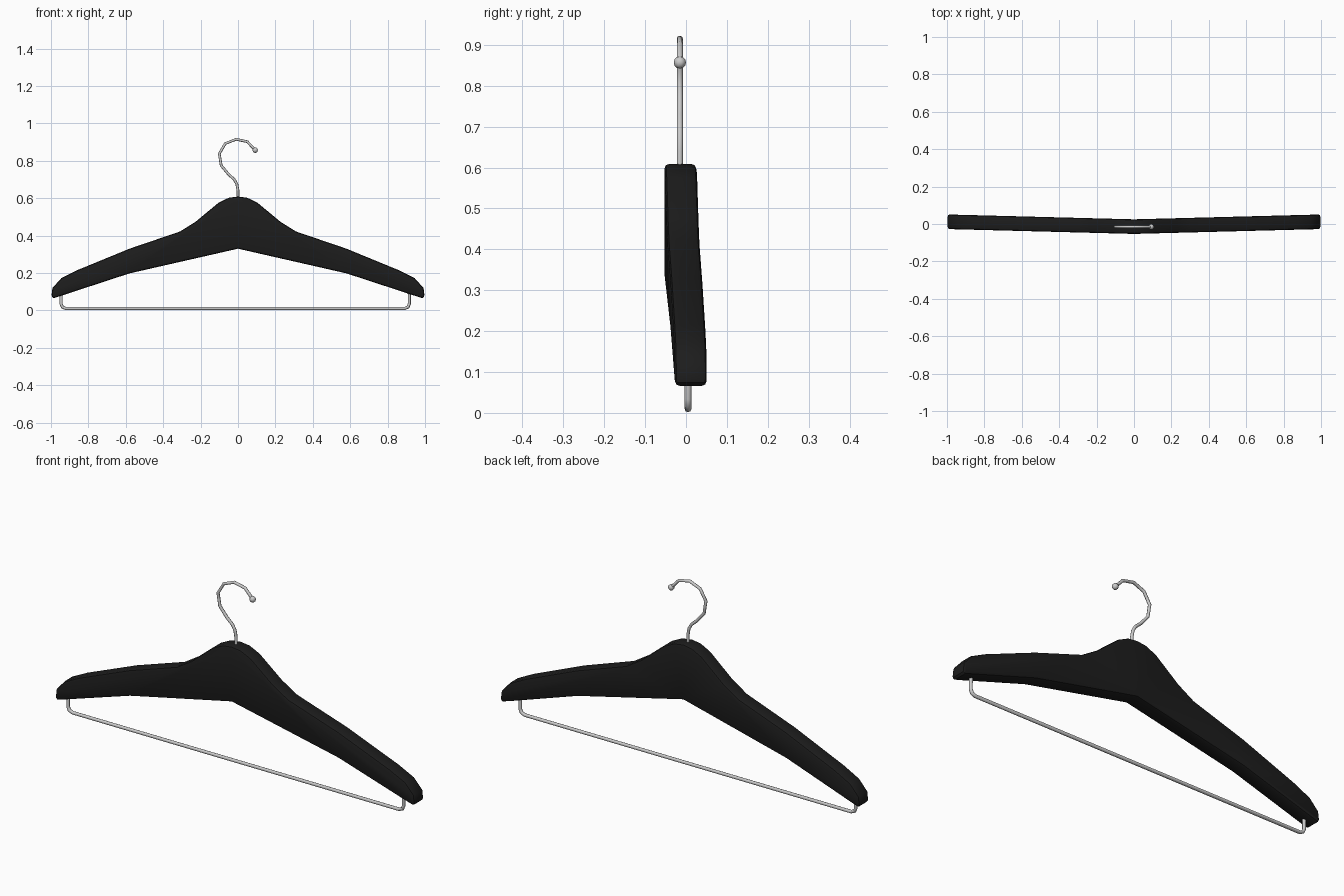
import bpy

if "Cube" in bpy.data.objects:
    bpy.data.objects.remove(bpy.data.objects["Cube"])

black = bpy.data.materials.new("black_wood")
black.diffuse_color = (0.012, 0.012, 0.012, 1)
black.use_nodes = True
black.node_tree.nodes["Principled BSDF"].inputs["Base Color"].default_value = black.diffuse_color


def activate(ob):
    bpy.ops.object.select_all(action='DESELECT')
    ob.select_set(True)
    bpy.context.view_layer.objects.active = ob


def wire(name, points, y, radius):
    """Round wire along a list of (x, z) points."""
    curve = bpy.data.curves.new(name, 'CURVE')
    curve.dimensions = '3D'
    curve.bevel_depth = radius
    curve.bevel_resolution = 2
    curve.use_fill_caps = True
    spline = curve.splines.new('POLY')
    spline.points.add(len(points) - 1)
    for p, (x, z) in zip(spline.points, points):
        p.co = (x, y, z, 1)
    ob = bpy.data.objects.new(name, curve)
    bpy.context.collection.objects.link(ob)
    activate(ob)
    bpy.ops.object.convert(target='MESH')
    ob = bpy.context.object
    bpy.ops.object.shade_smooth_by_angle(angle=0.9)
    return ob


# Shoulder body: half outline, swept slightly backwards, mirrored and rounded
outline = [(0, 0.33), (0.58, 0.198), (0.94, 0.08), (0.985, 0.066), (0.998, 0.072),
           (0.992, 0.12), (0.945, 0.172), (0.86, 0.215), (0.58, 0.33),
           (0.31, 0.422), (0.227, 0.474), (0.105, 0.575), (0.05, 0.602), (0, 0.609)]
n = len(outline)
verts = [(x, -0.014 + 0.026 * x + side * 0.039, z)
         for side in (-1, 1) for x, z in outline]
faces = [list(range(n)), list(range(2 * n - 1, n - 1, -1))]
faces += [(i + 1, i, i + n, i + 1 + n) for i in range(n - 1)]
mesh = bpy.data.meshes.new("shoulder_body")
mesh.from_pydata(verts, [], faces)
mesh.materials.append(black)
body = bpy.data.objects.new("shoulder_body", mesh)
bpy.context.collection.objects.link(body)
mirror = body.modifiers.new("mirror", 'MIRROR')
mirror.merge_threshold = 0.0005
bevel = body.modifiers.new("rounded_edges", 'BEVEL')
bevel.width = 0.012
bevel.segments = 2
bevel.limit_method = 'ANGLE'
bevel.angle_limit = 1.2
activate(body)
bpy.ops.object.convert(target='MESH')
bpy.ops.object.shade_smooth_by_angle(angle=0.6)

# Hook with a ball on its tip
wire("hook", [(0, 0.56), (0, 0.64), (-0.006, 0.675), (-0.02, 0.7), (-0.05, 0.727),
              (-0.09, 0.775), (-0.1, 0.838), (-0.068, 0.892), (-0.01, 0.915),
              (0.05, 0.902), (0.092, 0.857)], -0.015, 0.0075)
bpy.ops.mesh.primitive_uv_sphere_add(segments=10, ring_count=6, radius=0.015,
                                     location=(0.092, -0.015, 0.857))
bpy.context.object.name = "hook_tip"
bpy.ops.object.shade_smooth()

# Trouser bar, bent up into the arms at both ends
wire("trouser_bar", [(-0.946, 0.13), (-0.946, 0.035), (-0.939, 0.018), (-0.92, 0.01),
                     (0.89, 0.01), (0.909, 0.018), (0.916, 0.035), (0.916, 0.13)],
     0.005, 0.0085)
